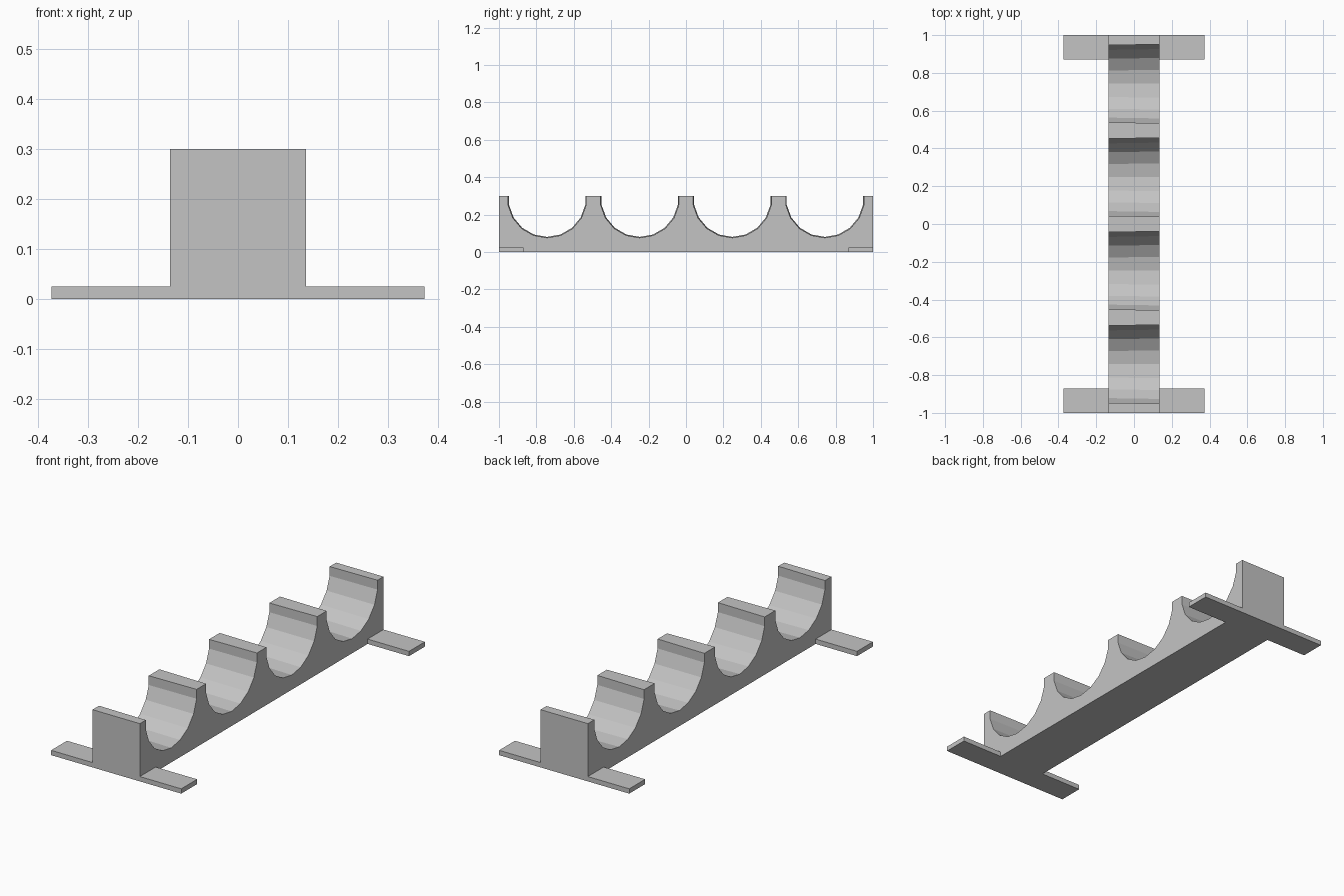
import bpy, bmesh, math

cube = bpy.data.objects.get("Cube")
if cube:
    bpy.data.objects.remove(cube, do_unlink=True)

grey = bpy.data.materials.new("plain grey")
grey.use_nodes = True
colour = (0.55, 0.55, 0.55, 1)
grey.diffuse_color = colour
grey.node_tree.nodes["Principled BSDF"].inputs["Base Color"].default_value = colour

HALF_WIDTH, HEIGHT, PITCH = 0.136, 0.3, 0.495
AXIS_Z = 0.288
STEP = math.radians(20)


def add_object(name, bm):
    bmesh.ops.recalc_face_normals(bm, faces=bm.faces)
    mesh = bpy.data.meshes.new(name)
    bm.to_mesh(mesh)
    bm.free()
    mesh.materials.append(grey)
    obj = bpy.data.objects.new(name, mesh)
    bpy.context.collection.objects.link(obj)
    return obj


def rack_outline(radius):
    """Side outline with four round cradles, as (y, z) points."""
    points = [(-1, 0), (-1, HEIGHT)]
    for i in range(4):
        centre = (i - 1.5) * PITCH
        rim = radius * math.sin(4 * STEP)
        points.append((centre - rim, HEIGHT))
        for k in range(-4, 5):
            points.append((centre + radius * math.sin(k * STEP),
                           AXIS_Z - radius * math.cos(k * STEP)))
        points.append((centre + rim, HEIGHT))
    return points + [(1, HEIGHT), (1, 0)]


# Rack body: cradles widen very slightly toward the left side
bm = bmesh.new()
ends = []
for x, radius in ((-HALF_WIDTH, 0.207), (HALF_WIDTH, 0.212)):
    ends.append([bm.verts.new((x, y, z)) for y, z in rack_outline(radius)])
a, b = ends
bm.faces.new(a)
bm.faces.new(b)
for i in range(len(a)):
    j = (i + 1) % len(a)
    bm.faces.new((a[i], a[j], b[j], b[i]))
body = add_object("rack_body", bm)
for poly in body.data.polygons:
    poly.use_smooth = False

# Flat mounting feet at the four corners
FOOT_REACH, FOOT_DEPTH, FOOT_HEIGHT = 0.374, 0.13, 0.025
for end, sy in (("front", -1), ("back", 1)):
    for side, sx in (("right", -1), ("left", 1)):
        bm = bmesh.new()
        bmesh.ops.create_cube(bm, size=1)
        bmesh.ops.scale(bm, vec=(FOOT_REACH - HALF_WIDTH, FOOT_DEPTH, FOOT_HEIGHT), verts=bm.verts)
        bmesh.ops.translate(bm, verts=bm.verts, vec=(
            sx * (FOOT_REACH + HALF_WIDTH) / 2, sy * (1 - FOOT_DEPTH / 2), FOOT_HEIGHT / 2))
        add_object(f"{end}_{side}_foot", bm)
